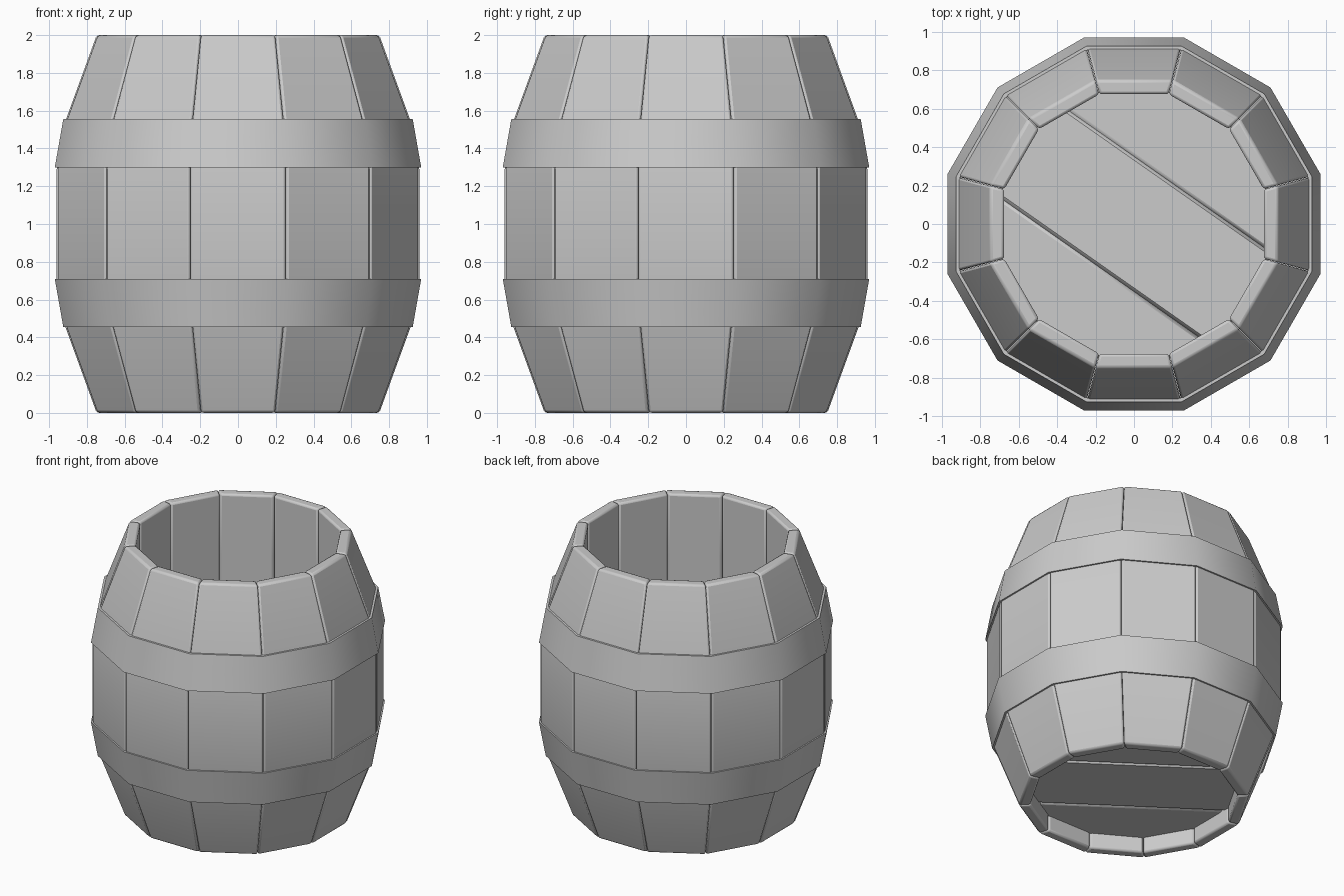
import bpy, bmesh
from math import tan, cos, pi, radians
from mathutils import Matrix, Vector

if "Cube" in bpy.data.objects:
    bpy.data.objects.remove(bpy.data.objects["Cube"])

SIDES = 12
T = tan(pi / SIDES)
GAP = 0.001
INNER = 0.675
# outer stave profile: (apothem, height)
PROFILE = [(0.748, 0), (0.912, 0.45), (0.960, 0.71), (0.960, 1.29), (0.912, 1.55), (0.748, 2)]


def make_mesh(name, bm):
    bmesh.ops.recalc_face_normals(bm, faces=bm.faces[:])
    me = bpy.data.meshes.new(name)
    bm.to_mesh(me)
    bm.free()
    return me


def add_object(name, me, bevel=0.0, segments=2):
    ob = bpy.data.objects.new(name, me)
    bpy.context.collection.objects.link(ob)
    if bevel:
        mod = ob.modifiers.new("Bevel", 'BEVEL')
        mod.width = bevel
        mod.segments = segments
        mod.limit_method = 'ANGLE'
        mod.angle_limit = radians(40)
    return ob


def shade(obs, angle):
    bpy.ops.object.select_all(action='DESELECT')
    for ob in obs:
        ob.select_set(True)
    bpy.context.view_layer.objects.active = obs[0]
    bpy.ops.object.shade_smooth_by_angle(angle=radians(angle))


def loft(rings, closed):
    """Bridge a list of equal point loops; cap the ends or join them up."""
    bm = bmesh.new()
    loops = [[bm.verts.new(p) for p in ring] for ring in rings]
    pairs = list(zip(loops, loops[1:]))
    if closed:
        pairs.append((loops[-1], loops[0]))
    else:
        bm.faces.new(loops[0])
        bm.faces.new(loops[-1])
    for a, b in pairs:
        for i in range(len(a)):
            j = (i + 1) % len(a)
            bm.faces.new((a[i], a[j], b[j], b[i]))
    return bm


# one stave, curved outside and straight inside, shared by twelve objects
rings = []
for r, z in PROFILE:
    wo, wi = r * T - GAP, INNER * T - GAP
    rings.append([(r, -wo, z), (r, wo, z), (INNER, wi, z), (INNER, -wi, z)])
stave_mesh = make_mesh("stave", loft(rings, False))
staves = []
for i in range(SIDES):
    ob = add_object(f"stave_{i + 1}", stave_mesh, 0.014)
    ob.rotation_euler.z = i * 2 * pi / SIDES
    staves.append(ob)
shade(staves[:1], 25)


# twelve-sided metal hoops
def hoop(name, wide_z, narrow_z):
    section = [(0.97, wide_z), (0.925, narrow_z), (0.905, narrow_z), (0.95, wide_z)]
    rings = []
    for i in range(SIDES):
        rot = Matrix.Rotation((i + 0.5) * 2 * pi / SIDES, 4, 'Z')
        rings.append([rot @ Vector((a / cos(pi / SIDES), 0, z)) for a, z in section])
    return add_object(name, make_mesh(name, loft(rings, True)))


hoops = [hoop("lower_hoop", 0.71, 0.455), hoop("upper_hoop", 1.30, 1.555)]
shade(hoops, 35)

# three floor planks sliced from a twelve-sided disc
normal = Vector((0.574, 0.819, 0))
planks = []
for i, (lo, hi) in enumerate([(-1, -0.288), (-0.288, 0.288), (0.288, 1)]):
    bm = bmesh.new()
    bmesh.ops.create_cone(bm, cap_ends=True, segments=SIDES, radius1=0.725, radius2=0.725, depth=0.07,
                          matrix=Matrix.Translation((0, 0, 0.15)) @ Matrix.Rotation(pi / SIDES, 4, 'Z'))
    for d, n in ((-lo, -normal), (hi, normal)):
        bmesh.ops.bisect_plane(bm, geom=bm.verts[:] + bm.edges[:] + bm.faces[:],
                               plane_co=n * d, plane_no=n, clear_outer=True)
        bmesh.ops.holes_fill(bm, edges=[e for e in bm.edges if e.is_boundary])
    planks.append(add_object(f"floor_plank_{i + 1}", make_mesh("floor_plank", bm), 0.016, 1))
shade(planks, 50)
